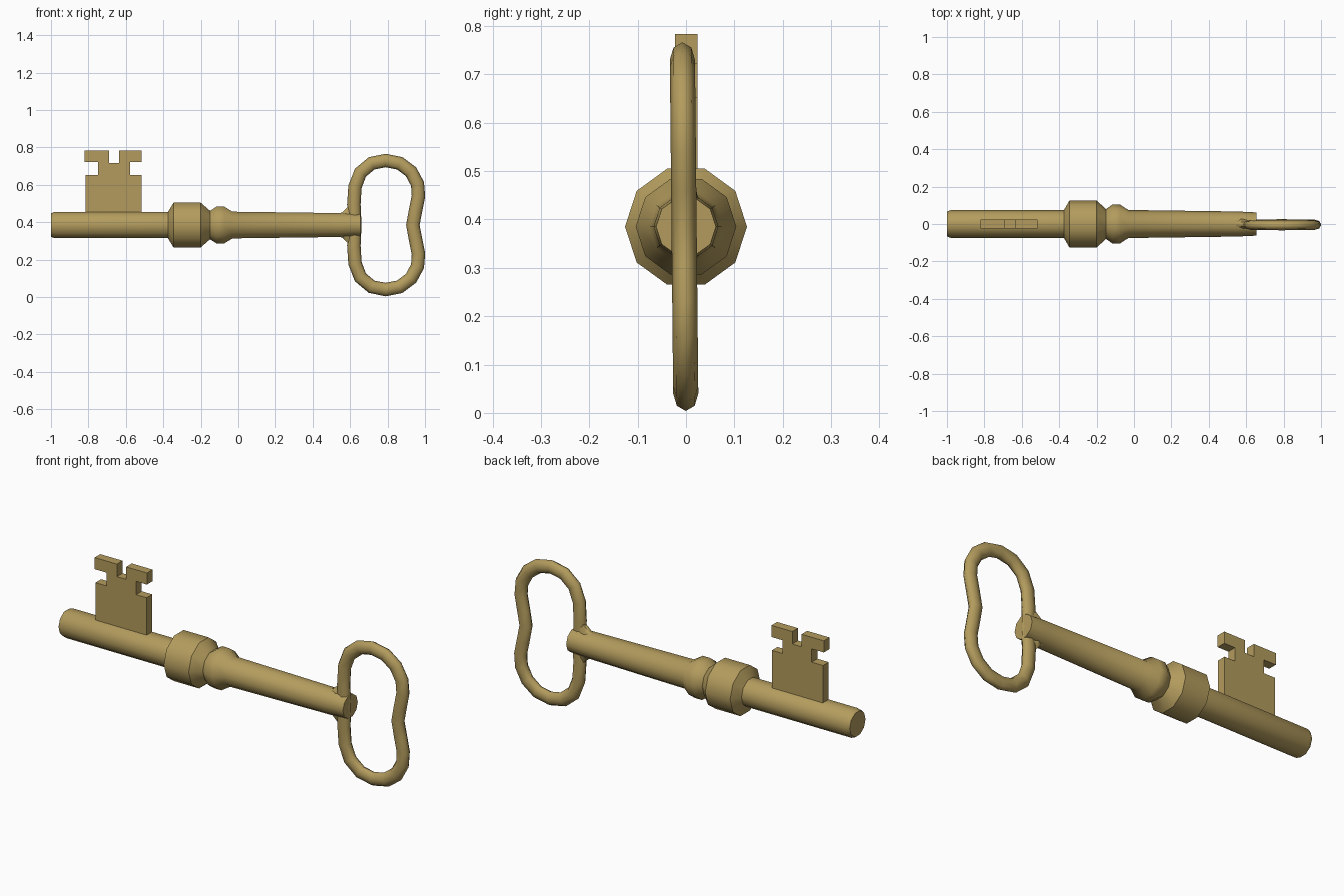
import bpy, bmesh, math
from mathutils import Vector

if "Cube" in bpy.data.objects:
    bpy.data.objects.remove(bpy.data.objects["Cube"])

AXIS_Z = 0.385
brass = bpy.data.materials.new("brass")
brass.diffuse_color = (0.45, 0.33, 0.11, 1)
brass.use_nodes = True
brass.node_tree.nodes["Principled BSDF"].inputs["Base Color"].default_value = brass.diffuse_color


def finish(name, bm, angle):
    bmesh.ops.recalc_face_normals(bm, faces=bm.faces)
    mesh = bpy.data.meshes.new(name)
    bm.to_mesh(mesh)
    bm.free()
    mesh.materials.append(brass)
    obj = bpy.data.objects.new(name, mesh)
    bpy.context.collection.objects.link(obj)
    bpy.ops.object.select_all(action='DESELECT')
    obj.select_set(True)
    bpy.context.view_layer.objects.active = obj
    bpy.ops.object.shade_smooth_by_angle(angle=math.radians(angle))


def loft(name, rings, closed, angle):
    """Skin a list of vertex rings; cap the ends when open."""
    bm = bmesh.new()
    rings = [[bm.verts.new(p) for p in ring] for ring in rings]
    n = len(rings[0])
    pairs = list(zip(rings, rings[1:]))
    if closed:
        pairs.append((rings[-1], rings[0]))
    else:
        bm.faces.new(rings[0])
        bm.faces.new(rings[-1])
    for a, b in pairs:
        for i in range(n):
            j = (i + 1) % n
            bm.faces.new((a[i], a[j], b[j], b[i]))
    finish(name, bm, angle)


def plate(name, outline, y0, y1):
    """Extrude an x-z outline through y."""
    bm = bmesh.new()
    face = bm.faces.new([bm.verts.new((x, y0, z)) for x, z in outline])
    out = bmesh.ops.extrude_face_region(bm, geom=[face])
    verts = [v for v in out["geom"] if isinstance(v, bmesh.types.BMVert)]
    bmesh.ops.translate(bm, verts=verts, vec=(0, y1 - y0, 0))
    finish(name, bm, 30)


# Ten-sided shank with its two collars, as (x, radius)
profile = [(-1, 0.066), (-0.98, 0.074), (-0.375, 0.074), (-0.345, 0.126),
           (-0.2, 0.126), (-0.15, 0.08), (-0.115, 0.104), (-0.075, 0.104),
           (-0.03, 0.075), (0.55, 0.067), (0.655, 0.062)]
loft("shank", [[(x, r * math.cos(k * math.tau / 10),
                 AXIS_Z + r * math.sin(k * math.tau / 10)) for k in range(10)]
               for x, r in profile], False, 40)

# Kidney-shaped bow: centre line of the upper half, mirrored below
upper = [(0.935, 0), (0.95, 0.08), (0.965, 0.155), (0.96, 0.22),
         (0.925, 0.285), (0.865, 0.33), (0.79, 0.345), (0.715, 0.33),
         (0.655, 0.28), (0.626, 0.205), (0.62, 0.11), (0.625, 0)]
path = upper + [(x, -z) for x, z in upper[-2:0:-1]]
rings = []
for i, (x, z) in enumerate(path):
    a, b = Vector(path[i - 1]), Vector(path[(i + 1) % len(path)])
    t = (b - a).normalized()
    y = -0.004 - 0.01 * z
    rings.append([(x + 0.036 * math.cos(k * math.tau / 8) * t.y,
                   y + 0.026 * math.sin(k * math.tau / 8),
                   AXIS_Z + z - 0.036 * math.cos(k * math.tau / 8) * t.x)
                  for k in range(8)])
loft("bow", rings, True, 60)

# Flared web joining shank and bow
web = [(0.52, 0.058, 0.035), (0.56, 0.072, 0.04), (0.59, 0.105, 0.03),
       (0.625, 0.125, 0.015)]
loft("bow_joint", [[(x, hy * math.cos(k * math.tau / 10),
                     AXIS_Z + hz * math.sin(k * math.tau / 10)) for k in range(10)]
                   for x, hz, hy in web], False, 60)

# Notched bit
plate("bit", [(-0.815, 0.39), (-0.517, 0.39), (-0.517, 0.652), (-0.578, 0.652),
              (-0.578, 0.722), (-0.515, 0.722), (-0.515, 0.783), (-0.636, 0.783),
              (-0.636, 0.717), (-0.69, 0.717), (-0.69, 0.783), (-0.82, 0.783),
              (-0.82, 0.722), (-0.749, 0.722), (-0.749, 0.652), (-0.815, 0.652)],
      -0.023, 0.024)
